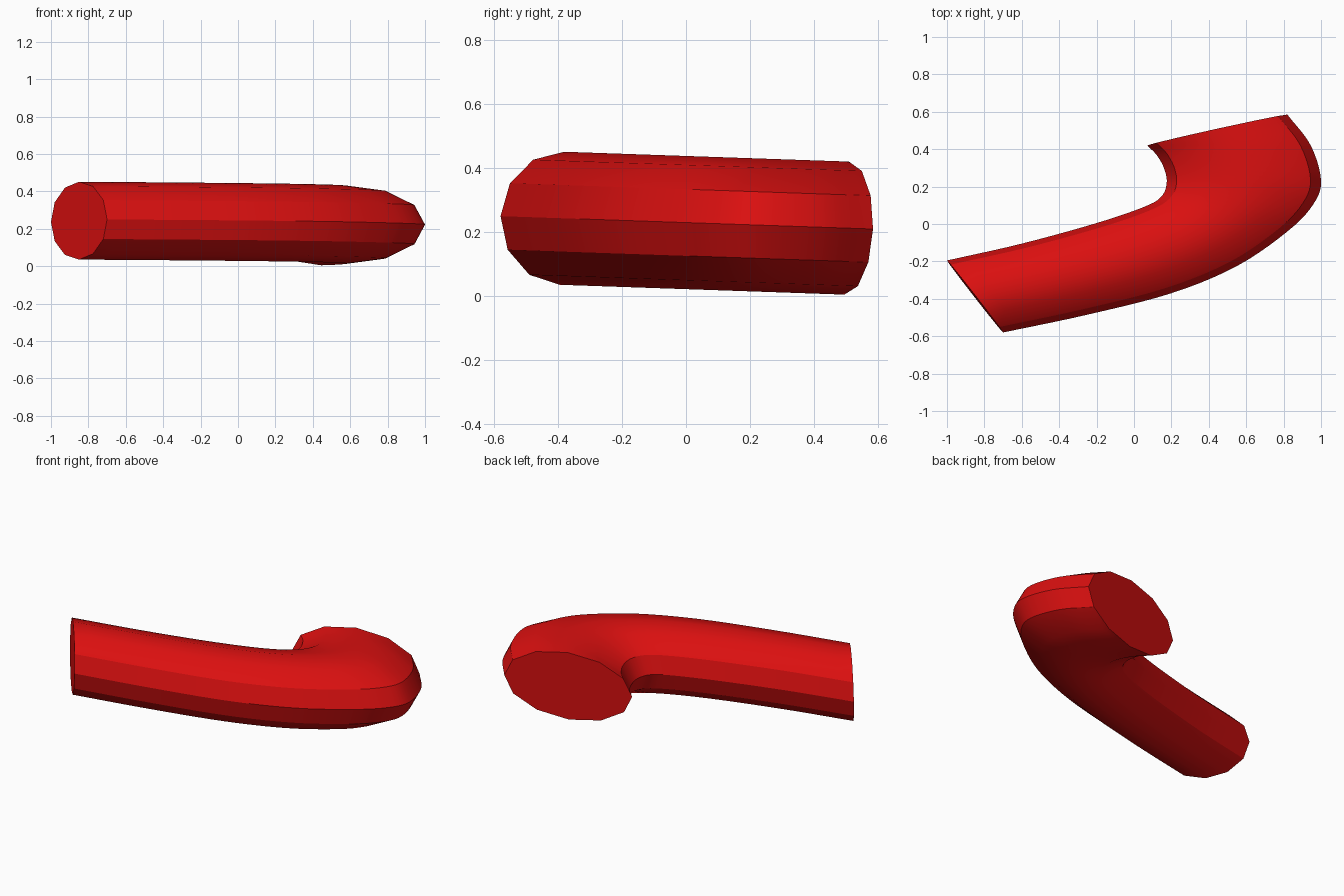
import bpy, bmesh, math
from mathutils import Vector

SIDES, STEPS, HALF_HEIGHT, TILT = 12, 5, 0.208, 0.0345

cube = bpy.data.objects.get("Cube")
if cube:
    bpy.data.objects.remove(cube, do_unlink=True)

red = bpy.data.materials.new("red")
red.use_nodes = True
red.diffuse_color = (0.7, 0.005, 0.005, 1)
red.node_tree.nodes["Principled BSDF"].inputs["Base Color"].default_value = red.diffuse_color

# Matching plan-view edges of the bend
INNER = [(-1, -.195), (-.6, -.105), (-.2, .005), (.05, .09), (.145, .145),
         (.175, .22), (.16, .3), (.12, .37), (.07, .42)]
OUTER = [(-.7, -.58), (-.25, -.485), (.2, -.37), (.55, -.225), (.82, -.04),
         (.955, .1), (1, .23), (.945, .42), (.82, .585)]


def smooth_path(points):
    """Catmull-Rom curve through the points."""
    p = [Vector((x, y, 0)) for x, y in points]
    p = [2 * p[0] - p[1]] + p + [2 * p[-1] - p[-2]]
    path = []
    for a, b, c, d in zip(p, p[1:], p[2:], p[3:]):
        for s in range(STEPS):
            t = s / STEPS
            path.append(0.5 * (2 * b + (c - a) * t + (2 * a - 5 * b + 4 * c - d) * t * t
                               + (3 * b - a - 3 * c + d) * t ** 3))
    return path + [p[-2]]


# Elliptical rings lofted between the two edges, tipped slightly about x
bm = bmesh.new()
rings = []
for inner, outer in zip(smooth_path(INNER), smooth_path(OUTER)):
    centre, half = (inner + outer) / 2, (outer - inner) / 2
    ring = []
    for i in range(SIDES):
        a = math.tau * i / SIDES
        v = centre + half * math.cos(a)
        h = HALF_HEIGHT * math.sin(a)
        ring.append(bm.verts.new((v.x, v.y + TILT * h, 0.23 + h - TILT * v.y)))
    rings.append(ring)
for r, s in zip(rings, rings[1:]):
    for i in range(SIDES):
        j = (i + 1) % SIDES
        bm.faces.new((r[i], r[j], s[j], s[i]))
# Flat end caps
bm.faces.new(rings[0])
bm.faces.new(rings[-1])
bmesh.ops.recalc_face_normals(bm, faces=bm.faces)

mesh = bpy.data.meshes.new("bent_tube")
bm.to_mesh(mesh)
bm.free()
mesh.materials.append(red)
tube = bpy.data.objects.new("bent_tube", mesh)
bpy.context.collection.objects.link(tube)
bpy.ops.object.select_all(action="DESELECT")
tube.select_set(True)
bpy.context.view_layer.objects.active = tube
bpy.ops.object.shade_smooth_by_angle(angle=math.radians(30))
